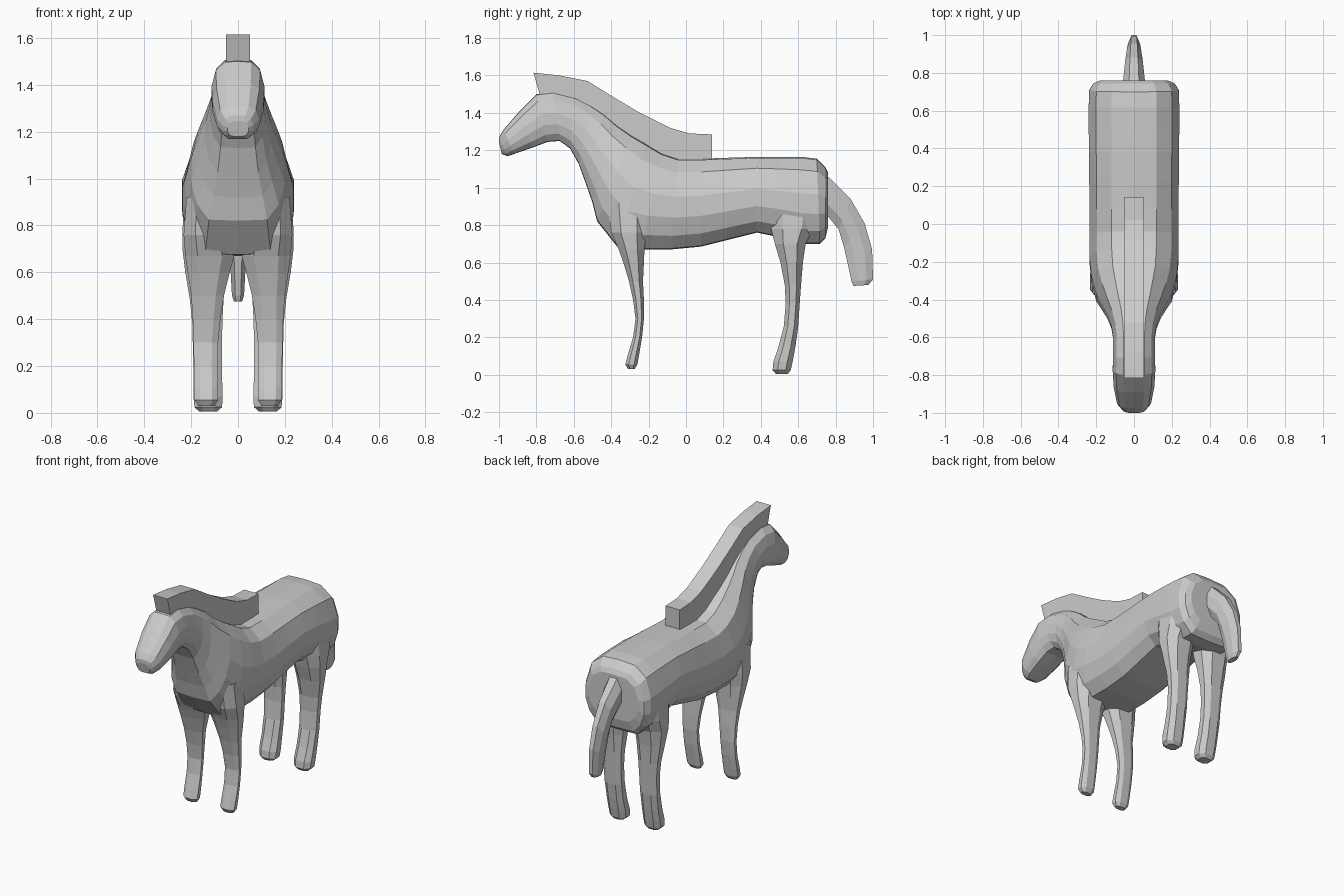
import bpy, bmesh

grey = bpy.data.materials.new("plain grey")
grey.diffuse_color = (0.6, 0.6, 0.6, 1)


def loft(name, rings):
    """Skin a list of equal-length closed rings and cap both ends."""
    bm = bmesh.new()
    rows = [[bm.verts.new(p) for p in ring] for ring in rings]
    n = len(rows[0])
    for a, b in zip(rows, rows[1:]):
        for i in range(n):
            j = (i + 1) % n
            bm.faces.new((a[i], a[j], b[j], b[i]))
    bm.faces.new(rows[0])
    bm.faces.new(rows[-1])
    bmesh.ops.recalc_face_normals(bm, faces=bm.faces)
    me = bpy.data.meshes.new(name)
    bm.to_mesh(me)
    bm.free()
    me.materials.append(grey)
    ob = bpy.data.objects.new(name, me)
    bpy.context.collection.objects.link(ob)
    return ob


# Half cross-section: (share of half width, share of the way from top to bottom)
HALF = [(0, 0), (.5, .015), (.84, .15), (1, .42), (1, .65), (.87, .85), (.62, .99), (0, 1)]


def section(ty, tz, by, bz, w):
    right = [(w * u, ty + (by - ty) * t, tz + (bz - tz) * t) for u, t in HALF]
    return right + [(-x, y, z) for x, y, z in right[-2:0:-1]]


def octagon(z, y0, y1, x0, x1):
    cx, cy, rx, ry = (x0 + x1) / 2, (y0 + y1) / 2, (x1 - x0) / 2, (y1 - y0) / 2
    shape = [(1, .45), (.5, 1), (-.5, 1), (-1, .45), (-1, -.45), (-.5, -1), (.5, -1), (1, -.45)]
    return [(cx + rx * u, cy + ry * v, z) for u, v in shape]


# Trunk, neck and head: top y, top z, bottom y, bottom z, half width
loft("body_neck_head", [section(*s) for s in [
    (.76, 1.08, .76, .79, .18),
    (.745, 1.11, .745, .73, .215),
    (.70, 1.155, .715, .70, .237),
    (.62, 1.165, .63, .70, .24),
    (.50, 1.165, .50, .735, .24),
    (.38, 1.165, .38, .76, .238),
    (.22, 1.16, .22, .72, .237),
    (.08, 1.155, .08, .685, .236),
    (-.04, 1.155, -.08, .67, .236),
    (-.13, 1.185, -.24, .67, .236),
    (-.22, 1.24, -.36, .675, .225),
    (-.29, 1.28, -.475, .82, .20),
    (-.37, 1.335, -.50, .92, .17),
    (-.44, 1.395, -.535, 1.02, .14),
    (-.51, 1.44, -.575, 1.13, .12),
    (-.59, 1.48, -.62, 1.21, .11),
    (-.71, 1.51, -.675, 1.25, .11),
    (-.80, 1.50, -.74, 1.245, .113),
    (-.89, 1.41, -.82, 1.215, .108),
    (-.975, 1.31, -.92, 1.18, .09),
    (-1.0, 1.27, -.955, 1.168, .065),
    (-1.0, 1.245, -.985, 1.18, .045)]])

# Legs: z, back and front y, inner and outer x
FRONT = [(.92, -.42, -.20, .05, .22), (.76, -.40, -.21, .03, .232),
         (.67, -.36, -.222, .015, .225), (.60, -.335, -.225, .035, .215),
         (.50, -.305, -.23, .06, .20), (.40, -.283, -.225, .075, .193),
         (.30, -.27, -.225, .085, .19), (.20, -.283, -.235, .087, .188),
         (.11, -.31, -.25, .085, .188), (.055, -.325, -.26, .085, .186),
         (.03, -.31, -.275, .10, .17)]
HIND = [(.95, .44, .72, .06, .225), (.78, .455, .68, .03, .237),
        (.70, .475, .64, .035, .237), (.60, .505, .625, .05, .225),
        (.48, .528, .615, .062, .205), (.38, .533, .608, .067, .195),
        (.26, .523, .60, .068, .192), (.15, .495, .585, .068, .19),
        (.07, .467, .57, .065, .19), (.025, .463, .56, .068, .186),
        (.005, .48, .545, .09, .165)]
for label, rows in (("front_leg", FRONT), ("hind_leg", HIND)):
    for side, s in (("left", 1), ("right", -1)):
        loft(f"{label}_{side}", [[(s * x, y, z) for x, y, z in octagon(*r)] for r in rows])


# Tail: outer y, z, inner y, z, half width
def tail_ring(oy, oz, iy, iz, w):
    half = [(.45, 0), (1, .3), (1, .7), (.45, 1)]
    right = [(w * u, oy + (iy - oy) * t, oz + (iz - oz) * t) for u, t in half]
    return right + [(-x, y, z) for x, y, z in reversed(right)]


loft("tail", [tail_ring(*r) for r in [
    (.72, 1.09, .72, .86, .062), (.77, 1.05, .76, .845, .057),
    (.88, .94, .815, .78, .047), (.955, .81, .845, .68, .038),
    (.995, .67, .865, .59, .032), (1.0, .51, .885, .50, .026),
    (.975, .48, .895, .475, .018)]])

# Mane: side outline extruded across the width, its foot sunk in the neck
crest = [(-.815, 1.615), (-.675, 1.60), (-.525, 1.57), (-.405, 1.495), (-.245, 1.40),
         (-.085, 1.32), (.02, 1.29), (.14, 1.285)]
foot = [(.14, 1.145), (-.04, 1.14), (-.13, 1.165), (-.29, 1.26), (-.44, 1.375),
        (-.59, 1.46), (-.71, 1.49), (-.78, 1.49)]
loft("mane", [[(x, y, z) for y, z in crest + foot] for x in (-.052, .052)])
